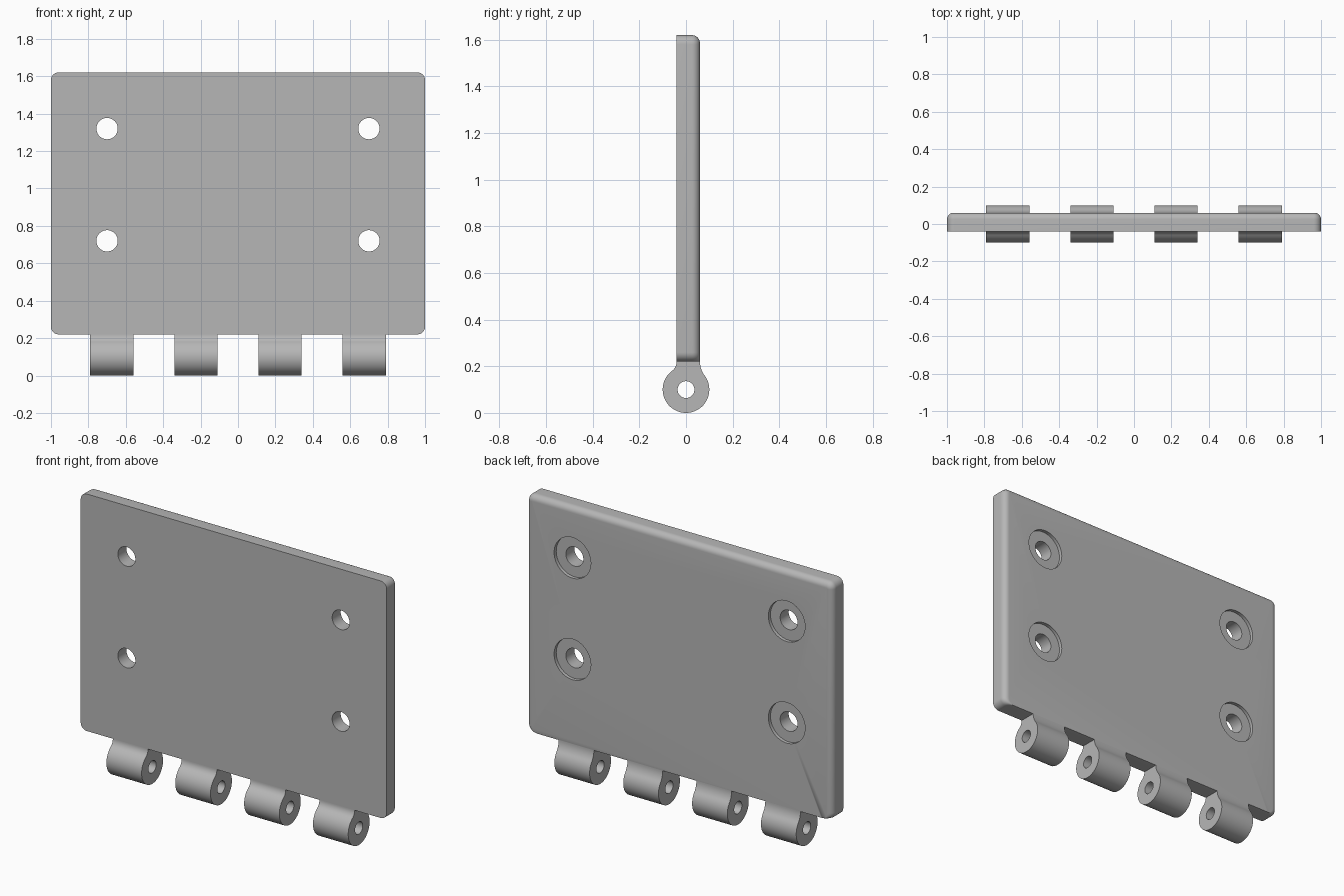
import bpy, bmesh
from math import sin, cos, pi, sqrt, atan2

if "Cube" in bpy.data.objects:
    bpy.data.objects.remove(bpy.data.objects["Cube"])

steel = bpy.data.materials.new("plain grey")
steel.use_nodes = True
grey = (0.47, 0.47, 0.47, 1)
steel.diffuse_color = grey
steel.node_tree.nodes["Principled BSDF"].inputs["Base Color"].default_value = grey


def arc(cx, cy, r, start, end, steps):
    return [(cx + r * cos(start + (end - start) * i / steps),
             cy + r * sin(start + (end - start) * i / steps)) for i in range(steps + 1)]


def loft(name, rings):
    """Closed solid through a stack of matching rings of 3D points."""
    bm = bmesh.new()
    loops = [[bm.verts.new(p) for p in ring] for ring in rings]
    n = len(loops[0])
    for a, b in zip(loops, loops[1:]):
        for i in range(n):
            j = (i + 1) % n
            bm.faces.new((a[i], a[j], b[j], b[i]))
    bm.faces.new(loops[0][::-1])
    bm.faces.new(loops[-1])
    bmesh.ops.recalc_face_normals(bm, faces=bm.faces)
    mesh = bpy.data.meshes.new(name)
    bm.to_mesh(mesh)
    bm.free()
    obj = bpy.data.objects.new(name, mesh)
    bpy.context.collection.objects.link(obj)
    mesh.materials.append(steel)
    return obj


def circle(r, steps=48):
    return arc(0, 0, r, 0, 2 * pi, steps)[:-1]


def cut(obj, cutter):
    bpy.ops.object.select_all(action="DESELECT")
    bpy.context.view_layer.objects.active = obj
    obj.select_set(True)
    mod = obj.modifiers.new("cut", "BOOLEAN")
    mod.operation, mod.solver, mod.object = "DIFFERENCE", "EXACT", cutter
    bpy.ops.object.modifier_apply(modifier=mod.name)
    bpy.data.objects.remove(cutter)


def smooth(obj):
    bpy.ops.object.select_all(action="DESELECT")
    bpy.context.view_layer.objects.active = obj
    obj.select_set(True)
    bpy.ops.object.shade_smooth_by_angle(angle=pi / 6)


# Plate: rounded outline, back edge rounded on the top and sides only
BOTTOM, TOP, FRONT, BACK = 0.22, 1.62, -0.04, 0.06
CORNER, FILLET = 0.04, 0.035


def plate_ring(y, inset):
    w, top, r = 1 - inset, TOP - inset, CORNER - inset
    pts = (arc(w - r, top - r, r, 0, pi / 2, 8)
           + arc(r - w, top - r, r, pi / 2, pi, 8)
           + arc(CORNER - w, BOTTOM + CORNER, CORNER, pi, 1.5 * pi, 8)
           + arc(w - CORNER, BOTTOM + CORNER, CORNER, 1.5 * pi, 2 * pi, 8))
    return [(x, y, z) for x, z in pts]


rings = [plate_ring(FRONT, 0)]
for i in range(9):
    t = i / 8 * pi / 2
    rings.append(plate_ring(BACK - FILLET * (1 - sin(t)), FILLET * (1 - cos(t))))
plate = loft("hinge_plate", rings)

# Screw holes with shallow round recesses on the back
for x in (-0.7, 0.7):
    for z in (0.72, 1.32):
        for r, y in ((0.057, -0.1), (0.12, BACK - 0.02)):
            cut(plate, loft("hole_cutter", [[(x + a, d, z + b) for a, b in circle(r)]
                                            for d in (y, 0.2)]))
smooth(plate)

# Knuckles: barrel blended into the plate by a hollow curve on each side
R, AXIS = 0.1, 0.1


def blend(side, offset):
    """Curve from the plate underside at y = offset down to the barrel."""
    drop = BOTTOM - AXIS
    r = (drop ** 2 + offset ** 2 - R ** 2) / (2 * (R - offset))
    swing = atan2(drop, offset + r)
    pts = arc(offset + r, BOTTOM, r, pi, pi + swing, 10)
    return [(side * y, z) for y, z in pts], swing


front, front_angle = blend(-1, -FRONT)
back, back_angle = blend(1, BACK)
barrel = arc(0, AXIS, R, pi - front_angle, 2 * pi + back_angle, 48)
profile = front + barrel[1:-1] + back[::-1]

for n, x in enumerate((-0.675, -0.225, 0.225, 0.675), 1):
    ends = (x - 0.115, x + 0.115)
    knuckle = loft(f"knuckle_{n}", [[(e, y, z) for y, z in profile] for e in ends])
    cut(knuckle, loft("pin_cutter", [[(e, a, AXIS + b) for a, b in circle(0.036)]
                                     for e in (x - 0.2, x + 0.2)]))
    smooth(knuckle)
